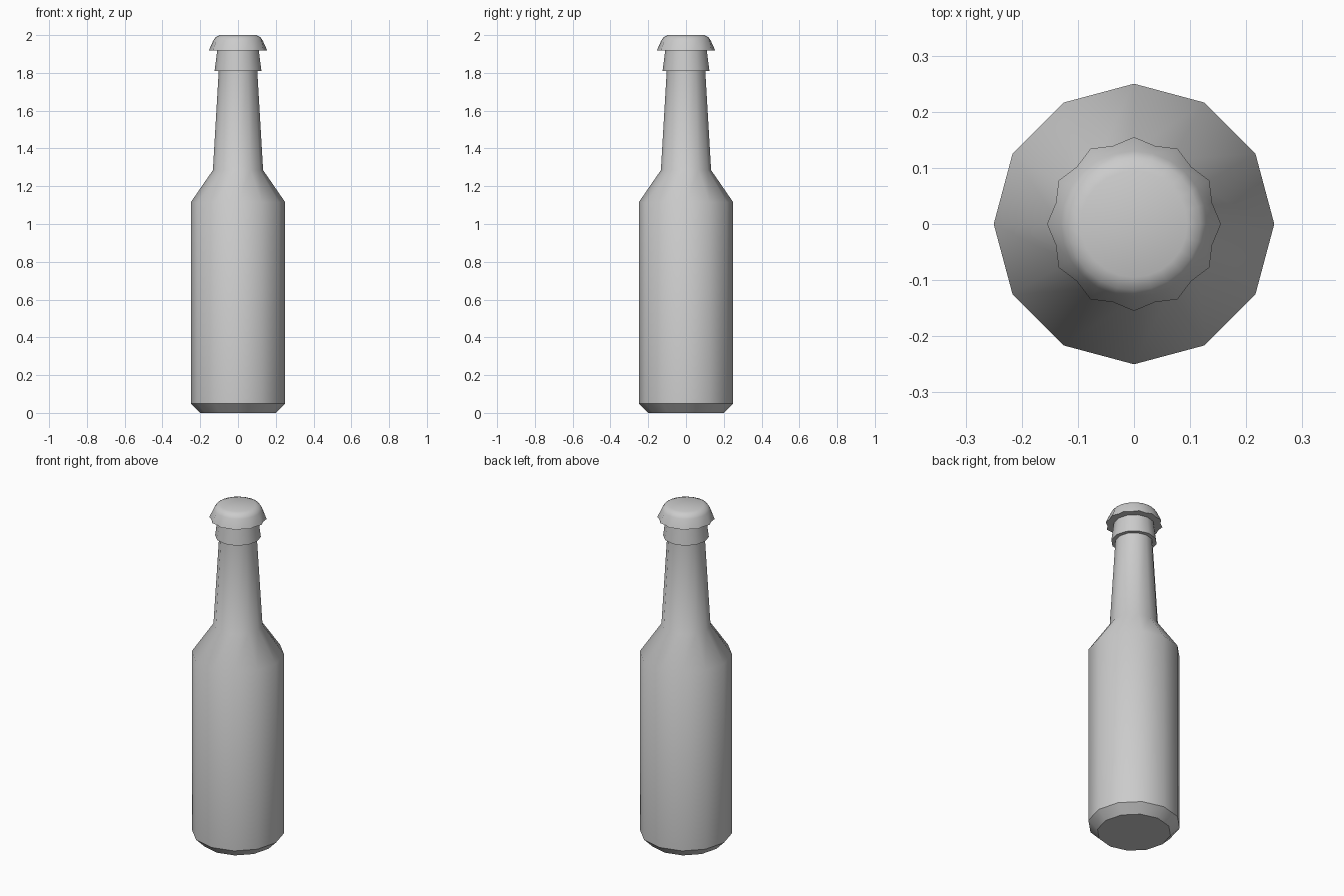
import bpy, bmesh
from math import sin, cos, pi, radians

if "Cube" in bpy.data.objects:
    bpy.data.objects.remove(bpy.data.objects["Cube"])


def lathe(name, profile, sides, sharp_angle, crimp=1.0):
    """Revolve (radius, z) points; odd columns of the first ring are scaled by crimp."""
    bm = bmesh.new()
    rings = []
    for n, (r, z) in enumerate(profile):
        ring = []
        for i in range(sides):
            a = 2 * pi * i / sides
            k = r * (crimp if n == 0 and i % 2 else 1.0)
            ring.append(bm.verts.new((k * cos(a), k * sin(a), z)))
        rings.append(ring)
    for lo, hi in zip(rings, rings[1:]):
        for i in range(sides):
            j = (i + 1) % sides
            bm.faces.new((lo[i], lo[j], hi[j], hi[i]))
    bm.faces.new(rings[0][::-1])
    bm.faces.new(rings[-1])
    bmesh.ops.recalc_face_normals(bm, faces=bm.faces)
    mesh = bpy.data.meshes.new(name)
    bm.to_mesh(mesh)
    bm.free()
    obj = bpy.data.objects.new(name, mesh)
    bpy.context.collection.objects.link(obj)
    bpy.ops.object.select_all(action='DESELECT')
    obj.select_set(True)
    bpy.context.view_layer.objects.active = obj
    bpy.ops.object.shade_smooth_by_angle(angle=radians(sharp_angle))
    return obj


# Glass body: chamfered base, shoulder, tapering neck and flared lip
lathe("bottle_body", [(0.2, 0), (0.25, 0.05), (0.25, 1.115), (0.133, 1.285),
                      (0.102, 1.81), (0.124, 1.81), (0.11, 1.92)], 12, 40)

# Crimped crown cap
lathe("bottle_cap", [(0.155, 1.918), (0.13, 1.973), (0.118, 1.99), (0.095, 2.0)],
      24, 60, crimp=0.93)
